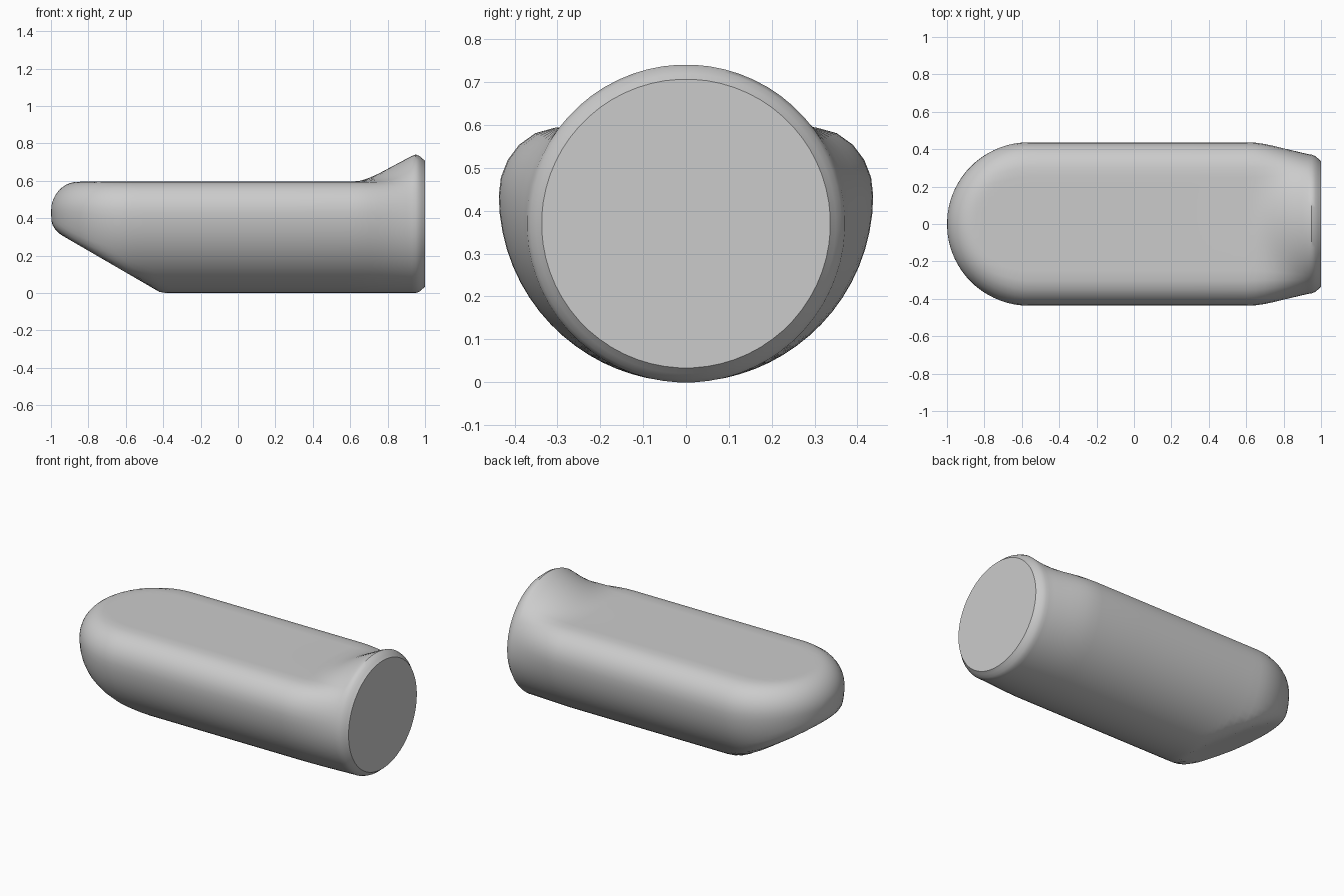
import bpy, bmesh, math

if "Cube" in bpy.data.objects:
    bpy.data.objects.remove(bpy.data.objects["Cube"])

HALF_W, MID_Z, TOP_Z = 0.437, 0.437, 0.595
N = 64


def half_width(z):
    # Round belly below, tighter rounded shoulder up to the flat top
    if z < 0 or z > TOP_Z:
        return -1.0
    if z <= MID_Z:
        return math.sqrt(max(0, HALF_W**2 - (z - MID_Z)**2))
    t = (z - MID_Z) / (TOP_Z - MID_Z)
    return HALF_W - 0.145 * (1 - math.sqrt(max(0, 1 - t * t)))


def inside(x, y, z):
    # Capsule plan with a round nose, undercut by a sloping plane
    r = 0.04
    side = math.hypot(y, max(0, -0.563 - x)) - half_width(z)
    slope = -(x + 0.41) * 0.58 - z
    if side > 0 or slope > 0:
        return False
    return math.hypot(max(side + r, 0), max(slope + r, 0)) <= r


def body_radius(x, zc, a):
    lo, hi = 0.0, 1.0
    for _ in range(24):
        m = (lo + hi) / 2
        if inside(x, m * math.cos(a), zc + m * math.sin(a)):
            lo = m
        else:
            hi = m
    return lo


def interp(x, pts):
    for (x0, v0), (x1, v1) in zip(pts, pts[1:]):
        if x <= x1:
            return v0 + (v1 - v0) * (x - x0) / (x1 - x0)
    return pts[-1][1]


def ring(x):
    zc = interp(x, [(-1, 0.44), (-0.6, 0.37), (1, 0.37)])
    # Blend from the flat-topped body to the round collar
    k = interp(x, [(0.6, 0), (0.65, 0.03), (0.72, 0.18), (0.93, 0.95), (0.95, 1)]) if x > 0.6 else 0
    inset = interp(x, [(0.95, 0), (0.97, 0.008), (1, 0.034)]) if x > 0.95 else 0
    pts = []
    for i in range(N):
        a = 2 * math.pi * (i + 0.5) / N
        r = body_radius(min(x, 0.6), zc, a) * (1 - k) + 0.371 * k - inset
        pts.append((x, r * math.cos(a), zc + r * math.sin(a)))
    return pts


# Stations: dense at the nose and collar
xs = [-0.563 - 0.4355 * math.sin(math.pi / 2 * i / 18) for i in range(17, -1, -1)]
xs += [-0.5, -0.45, -0.42, -0.39, -0.36, -0.33, -0.3, 0, 0.3, 0.6]
xs += [0.65, 0.7, 0.75, 0.8, 0.85, 0.9, 0.93, 0.95, 0.97, 0.985, 1.0]

bm = bmesh.new()
rings = [[bm.verts.new(p) for p in ring(x)] for x in xs]
for a, b in zip(rings, rings[1:]):
    for i in range(N):
        j = (i + 1) % N
        bm.faces.new((a[i], a[j], b[j], b[i]))
# Nose tip and flat end face
tip = bm.verts.new((-1, 0, 0.43))
for i in range(N):
    bm.faces.new((tip, rings[0][(i + 1) % N], rings[0][i]))
bm.faces.new(rings[-1])
bmesh.ops.recalc_face_normals(bm, faces=bm.faces)

mesh = bpy.data.meshes.new("capsule_body")
bm.to_mesh(mesh)
bm.free()
body = bpy.data.objects.new("capsule_body", mesh)
bpy.context.collection.objects.link(body)
bpy.context.view_layer.objects.active = body
body.select_set(True)
bpy.ops.object.shade_smooth_by_angle(angle=math.radians(40))
